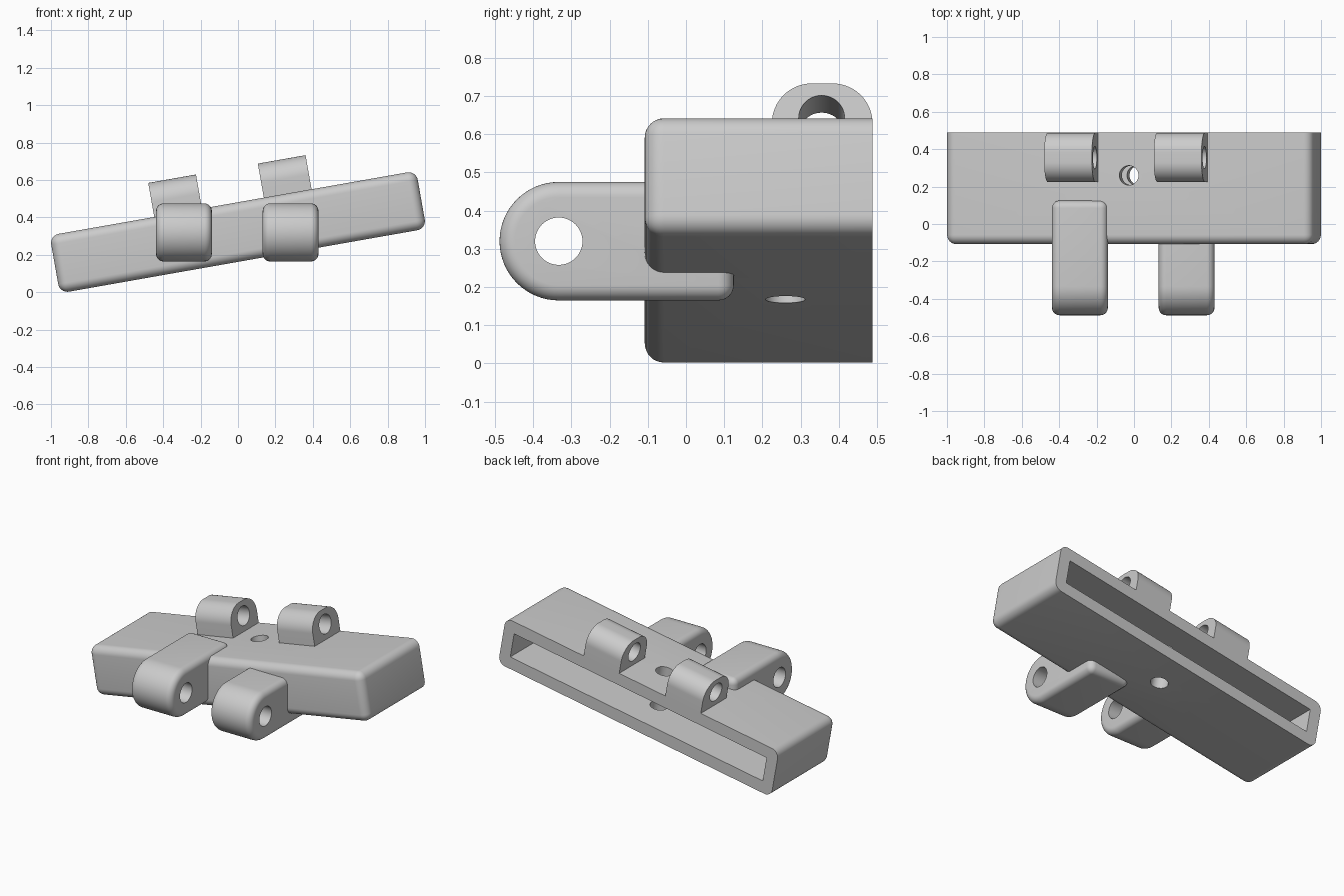
import bpy, bmesh, math
from mathutils import Matrix

if "Cube" in bpy.data.objects:
    bpy.data.objects.remove(bpy.data.objects["Cube"], do_unlink=True)

TILT = Matrix.Translation((0, 0, 0.322)) @ Matrix.Rotation(math.radians(-10), 4, 'Y')
FRONT, BACK = -0.108, 0.488

grey = bpy.data.materials.new("light grey plastic")
grey.use_nodes = True
colour = (0.6, 0.6, 0.6, 1)
grey.diffuse_color = colour
grey.node_tree.nodes["Principled BSDF"].inputs["Base Color"].default_value = colour


def arc(cy, cz, r, start, end, steps):
    angles = [math.radians(start + (end - start) * i / steps) for i in range(steps + 1)]
    return [(cy + r * math.cos(a), cz + r * math.sin(a)) for a in angles]


def prism(name, profile, x0, x1, matrix=None, bevel=0, keep_back=False):
    """Extrude a (y, z) profile along x, optionally rounding its hard edges."""
    bm = bmesh.new()
    face = bm.faces.new([bm.verts.new((x0, y, z)) for y, z in profile])
    out = bmesh.ops.extrude_face_region(bm, geom=[face])
    moved = [g for g in out["geom"] if isinstance(g, bmesh.types.BMVert)]
    bmesh.ops.translate(bm, verts=moved, vec=(x1 - x0, 0, 0))
    bmesh.ops.recalc_face_normals(bm, faces=bm.faces)
    if bevel:
        hard = [e for e in bm.edges if e.calc_face_angle() > 1
                and not (keep_back and all(v.co.y > BACK - 0.001 for v in e.verts))]
        bmesh.ops.bevel(bm, geom=hard, offset=bevel, segments=8, profile=0.5,
                        affect='EDGES', clamp_overlap=True)
    mesh = bpy.data.meshes.new(name)
    bm.to_mesh(mesh)
    bm.free()
    ob = bpy.data.objects.new(name, mesh)
    bpy.context.collection.objects.link(ob)
    ob.matrix_world = matrix or Matrix()
    mesh.materials.append(grey)
    return ob


def rectangle(y0, y1, z0, z1):
    return [(y0, z0), (y1, z0), (y1, z1), (y0, z1)]


def circle(cy, cz, r):
    return arc(cy, cz, r, 0, 360, 48)[:-1]


def finish(ob, cutters):
    """Cut the openings, then shade the rounded areas smooth."""
    bpy.context.view_layer.update()
    bpy.ops.object.select_all(action='DESELECT')
    ob.select_set(True)
    bpy.context.view_layer.objects.active = ob
    for cutter in cutters:
        mod = ob.modifiers.new("cut", 'BOOLEAN')
        mod.operation, mod.solver, mod.object = 'DIFFERENCE', 'EXACT', cutter
        bpy.ops.object.modifier_apply(modifier=mod.name)
    bpy.ops.object.shade_smooth_by_angle(angle=math.radians(30))


# Cutters: open-backed cavity and a vertical screw hole
cavity = prism("cavity_cutter", rectangle(-0.03, 0.6, -0.08, 0.08), -0.92, 0.92, TILT)
upright = TILT @ Matrix.Translation((0, 0.26, 0)) @ Matrix.Rotation(math.pi / 2, 4, 'Y')
screw = prism("screw_hole_cutter", circle(0, 0, 0.052), -0.4, 0.4, upright)
helpers = [cavity, screw]

# Tilted hollow body
body = prism("body", rectangle(FRONT, BACK, -0.157, 0.157), -0.995, 0.995, TILT,
             bevel=0.05, keep_back=True)
finish(body, [cavity, screw])

# Level front lugs with round noses
nose = arc(-0.333, 0.32, 0.155, 90, 270, 32) + [(0.125, 0.165), (0.125, 0.475)]
pin = prism("front_pin_cutter", circle(-0.333, 0.32, 0.062), -1, 1)
helpers.append(pin)
for side, x in (("right", -0.438), ("left", 0.132)):
    lug = prism("front_lug_" + side, nose, x, x + 0.298, bevel=0.04)
    finish(lug, [pin, cavity])

# Tilted top lugs along the back edge
dome = ([(BACK, 0.15)] + arc(BACK - 0.105, 0.237, 0.105, 0, 90, 16)
        + arc(0.33, 0.237, 0.105, 90, 180, 16) + [(0.225, 0.15)])
top_pin = prism("top_pin_cutter", circle(0.355, 0.25, 0.06), -1, 1, TILT)
helpers.append(top_pin)
for side, x in (("right", -0.427), ("left", 0.168)):
    finish(prism("top_lug_" + side, dome, x, x + 0.259, TILT), [top_pin])

for helper in helpers:
    helper.hide_render = True
    helper.hide_set(True)
